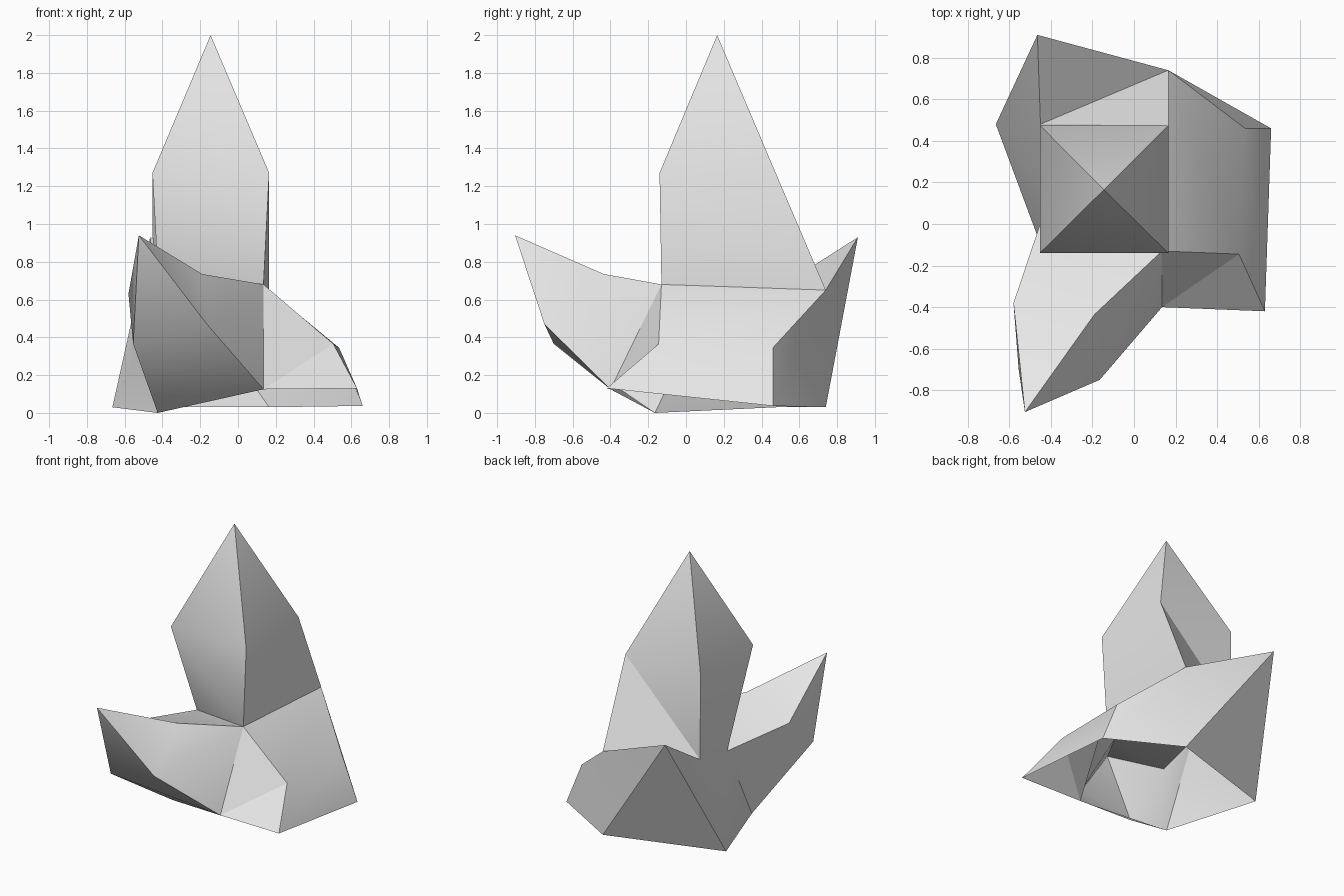
import bpy, bmesh, math

if "Cube" in bpy.data.objects:
    bpy.data.objects.remove(bpy.data.objects["Cube"])

# Grey stone material
stone = bpy.data.materials.new("grey_stone")
stone.diffuse_color = (0.8, 0.8, 0.8, 1)
stone.use_nodes = True
stone.node_tree.nodes["Principled BSDF"].inputs["Base Color"].default_value = stone.diffuse_color

# Corner points, named by where they sit
pts = {
    # spire tip and the foot of the spire
    "tip": (-0.145, 0.165, 2.0),
    "foot_fr": (0.135, -0.13, 0.68), "foot_br": (0.165, 0.74, 0.65),
    "foot_bl": (-0.45, 0.48, 0.655), "foot_fl": (-0.415, 0.11, 0.567),
    # back fin
    "fin_tip": (-0.465, 0.91, 0.93), "fin_left": (-0.665, 0.48, 0.03),
    "back_low": (0.165, 0.74, 0.03),
    # right block
    "block_back_low": (0.66, 0.46, 0.037), "block_back_top": (0.535, 0.46, 0.345),
    "block_front_top": (0.505, -0.145, 0.365), "block_front_low": (0.63, -0.42, 0.13),
    "block_inner_low": (0.135, -0.4, 0.125),
    # front spur
    "spur_tip": (-0.525, -0.905, 0.94), "spur_top": (-0.19, -0.435, 0.735),
    "spur_right": (-0.165, -0.75, 0.47), "spur_under": (-0.555, -0.7, 0.365),
    "spur_left": (-0.58, -0.38, 0.63), "keel": (-0.425, -0.165, 0.0),
}
# Square shoulder ring of the spire
for fb, y in (("f", -0.14), ("b", 0.475)):
    for lr, x in (("l", -0.453), ("r", 0.165)):
        pts["ring_" + fb + lr] = (x, y, 1.27)

ring = ["ring_fl", "ring_fr", "ring_br", "ring_bl"]
faces = [f"{ring[i]} {ring[(i + 1) % 4]} tip" for i in range(4)]

# Spire shaft
faces += [
    "ring_fl foot_fr ring_fr", "ring_fl foot_fl foot_fr",
    "ring_fr foot_fr foot_br ring_br",
    "ring_br foot_bl ring_bl", "ring_br foot_br foot_bl",
    "ring_bl foot_bl foot_fl", "ring_bl foot_fl ring_fl",
]
# Back fin
faces += [
    "fin_tip foot_bl foot_br", "fin_tip foot_br back_low",
    "fin_tip back_low fin_left", "fin_tip fin_left foot_bl",
]
# Right block
faces += [
    "foot_br foot_fr block_front_top block_back_top",
    "block_back_top block_front_top block_front_low block_back_low",
    "foot_br block_back_top block_back_low back_low",
    "foot_fr block_inner_low block_front_top",
    "block_front_top block_inner_low block_front_low",
]
# Front spur
faces += [
    "spur_tip spur_top spur_left", "spur_left spur_top foot_fl",
    "foot_fl spur_top foot_fr",
    "spur_tip spur_right spur_top", "spur_top spur_right foot_fr",
    "foot_fr spur_right block_inner_low",
    "spur_tip spur_under spur_right", "spur_right spur_under block_inner_low",
    "block_inner_low spur_under keel",
]
# Left wall
faces += [
    "foot_bl fin_left foot_fl", "fin_left keel foot_fl",
    "foot_fl keel spur_left", "spur_left keel spur_under",
    "spur_left spur_under spur_tip",
]

# Shell, open underneath
bm = bmesh.new()
verts = {name: bm.verts.new(co) for name, co in pts.items()}
for f in faces:
    bm.faces.new([verts[n] for n in f.split()])
bmesh.ops.recalc_face_normals(bm, faces=bm.faces[:])
bm.normal_update()
# Make sure the shell faces outwards
if max(bm.faces, key=lambda f: f.calc_center_median().z).normal.z < 0:
    bmesh.ops.reverse_faces(bm, faces=bm.faces[:])
mesh = bpy.data.meshes.new("crystal_rock")
bm.to_mesh(mesh)
bm.free()
mesh.materials.append(stone)
rock = bpy.data.objects.new("crystal_rock", mesh)
bpy.context.collection.objects.link(rock)
bpy.context.view_layer.objects.active = rock
rock.select_set(True)
bpy.ops.object.shade_smooth_by_angle(angle=math.radians(30))
